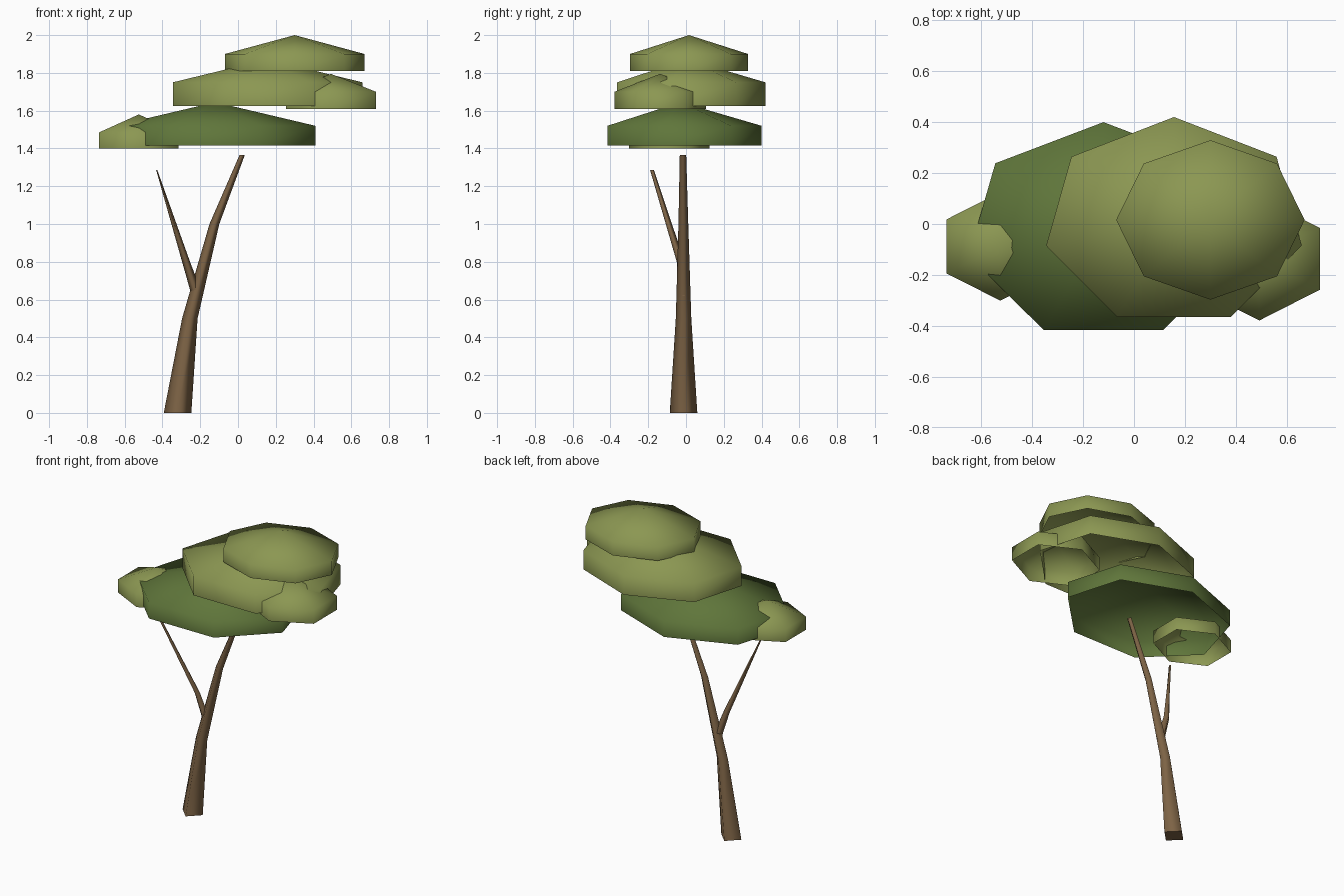
import bpy
import bmesh
from math import cos, sin, pi

cube = bpy.data.objects.get("Cube")
if cube:
    bpy.data.objects.remove(cube, do_unlink=True)


def material(name, rgb):
    m = bpy.data.materials.new(name)
    m.use_nodes = True
    m.diffuse_color = (*rgb, 1)
    m.node_tree.nodes["Principled BSDF"].inputs["Base Color"].default_value = (*rgb, 1)
    return m


light_leaf = material("light olive leaf", (0.26, 0.31, 0.085))
dark_leaf = material("dark green leaf", (0.115, 0.18, 0.043))
bark = material("brown bark", (0.205, 0.125, 0.06))


def ring(bm, centre, rx, ry, sides):
    """Horizontal polygon with its first corner towards +y."""
    x, y, z = centre
    angles = [2 * pi * i / sides for i in range(sides)]
    return [bm.verts.new((x + rx * sin(a), y + ry * cos(a), z)) for a in angles]


def bridge(bm, low, high):
    n = len(low)
    for i in range(n):
        j = (i + 1) % n
        bm.faces.new((low[j], low[i], high[i], high[j])).smooth = True


def finish(bm, name, mat):
    mesh = bpy.data.meshes.new(name)
    bm.to_mesh(mesh)
    bm.free()
    mesh.materials.append(mat)
    obj = bpy.data.objects.new(name, mesh)
    bpy.context.collection.objects.link(obj)


def canopy(name, mat, sides, x, y, rx, ry, bottom, rim, top):
    """Hollow leaf cap: upright wall with a shallow cone, open below."""
    bm = bmesh.new()
    low = ring(bm, (x, y, bottom), rx, ry, sides)
    high = ring(bm, (x, y, rim), rx, ry, sides)
    bridge(bm, low, high)
    apex = bm.verts.new((x, y, top))
    for i in range(sides):
        bm.faces.new((high[(i + 1) % sides], high[i], apex)).smooth = True
    finish(bm, name, mat)


def limb(name, path):
    """Four-sided tapering limb through (centre, rx, ry) stations."""
    bm = bmesh.new()
    rings = [ring(bm, c, rx, ry, 4) for c, rx, ry in path]
    for low, high in zip(rings, rings[1:]):
        bridge(bm, low, high)
    bm.faces.new(rings[0])
    bm.faces.new(rings[-1][::-1])
    finish(bm, name, bark)


# Trunk and side branch
limb("trunk", [((-0.32, -0.013, 0), 0.073, 0.073),
               ((-0.255, -0.013, 0.5), 0.041, 0.041),
               ((-0.125, -0.014, 1.0), 0.026, 0.026),
               ((0.022, -0.016, 1.365), 0.014, 0.017)])
limb("side_branch", [((-0.215, -0.013, 0.62), 0.03, 0.025),
                     ((-0.275, -0.028, 0.8), 0.021, 0.021),
                     ((-0.43, -0.18, 1.285), 0.003, 0.01)])

# Leaf layers, lowest first
canopy("lower_canopy", dark_leaf, 7, -0.12, -0.029, 0.543, 0.429, 1.415, 1.52, 1.645)
canopy("middle_canopy", light_leaf, 7, 0.157, 0.007, 0.515, 0.413, 1.625, 1.75, 1.872)
canopy("top_canopy", light_leaf, 8, 0.30, 0.016, 0.37, 0.313, 1.81, 1.90, 2.0)

# Small leaf clumps at both ends
canopy("right_clump", light_leaf, 6, -0.525, -0.088, 0.243, 0.213, 1.40, 1.485, 1.58)
canopy("left_clump", light_leaf, 6, 0.492, -0.137, 0.275, 0.242, 1.61, 1.70, 1.795)
